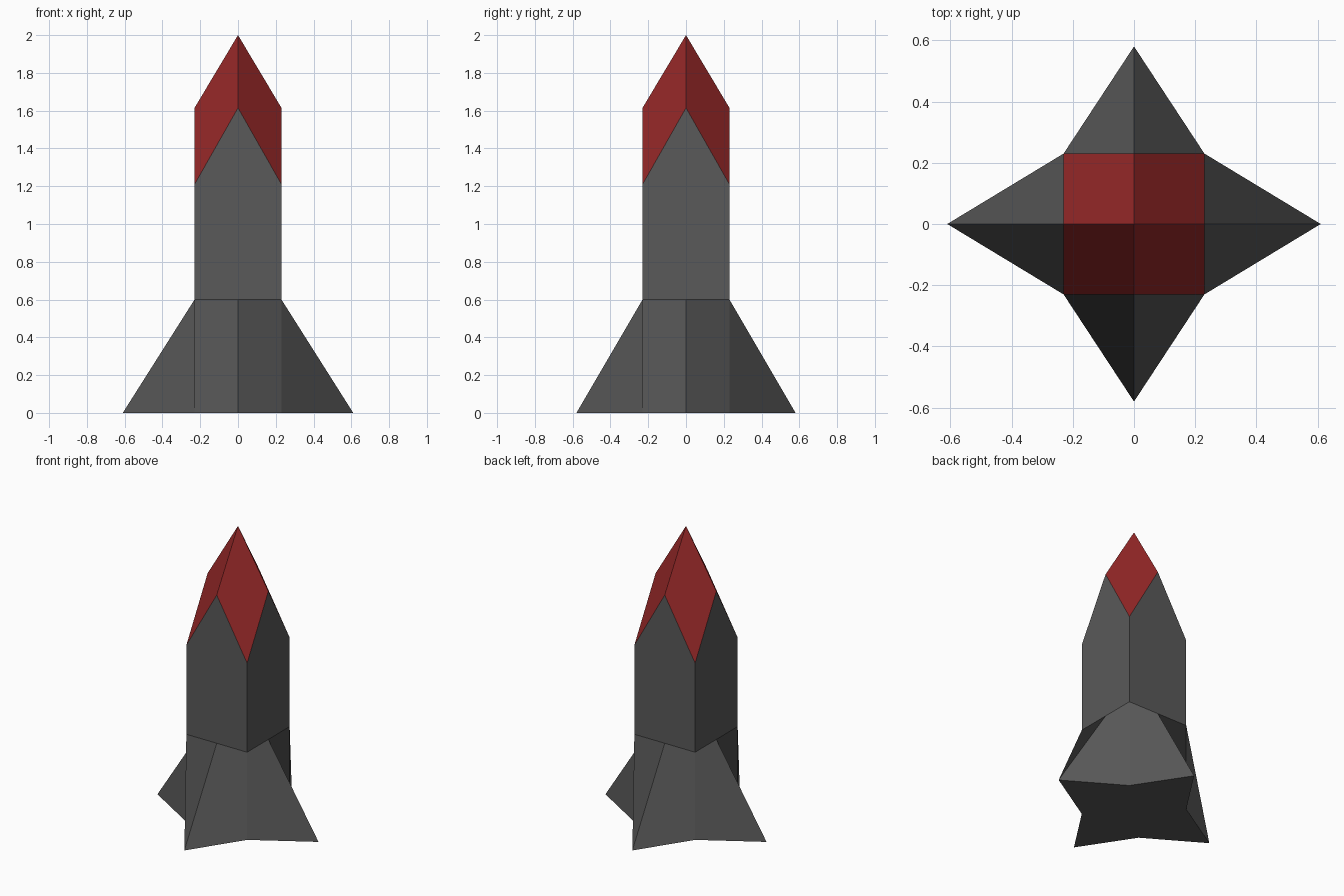
import bpy
import bmesh

if "Cube" in bpy.data.objects:
    bpy.data.objects.remove(bpy.data.objects["Cube"])

W = 0.23           # half width of the square hull
WAIST = 0.6        # where fins meet the hull
SHOULDER = 1.21    # hull corners under the nose
PEAK = 1.615       # hull side peaks
TOP = 2.0
TIP_X, TIP_Y = 0.61, 0.58


def material(name, color):
    mat = bpy.data.materials.new(name)
    mat.use_nodes = True
    mat.diffuse_color = color
    bsdf = mat.node_tree.nodes["Principled BSDF"]
    bsdf.inputs["Base Color"].default_value = color
    bsdf.inputs["Roughness"].default_value = 0.8
    return mat


def turn(point, quarter):
    """Rotate a point by quarter turns about z."""
    x, y, z = point
    for _ in range(quarter):
        x, y = -y, x
    return (x, y, z)


def build(name, faces, mat):
    """Make a flat-shaded object from faces, sharing equal corners."""
    bm = bmesh.new()
    verts = {}

    def vert(p):
        key = tuple(round(c, 4) + 0.0 for c in p)
        if key not in verts:
            verts[key] = bm.verts.new(key)
        return verts[key]

    for face in faces:
        bm.faces.new([vert(p) for p in face])
    mesh = bpy.data.meshes.new(name)
    bm.to_mesh(mesh)
    bm.free()
    mesh.materials.append(mat)
    obj = bpy.data.objects.new(name, mesh)
    bpy.context.collection.objects.link(obj)
    return obj


grey = material("dark grey", (0.1, 0.1, 0.1, 1))
red = material("dark red", (0.29, 0.02, 0.02, 1))

hull, nose, fins, base = [], [], [], []
for q in range(4):
    def side(*points):
        return [turn(p, q) for p in points]

    reach = TIP_X if q % 2 else TIP_Y
    mid, tip = (0, -W, WAIST), (0, -reach, 0)
    left, right = (-W, -W, WAIST), (W, -W, WAIST)
    left_foot, right_foot = (-W, -W, 0), (W, -W, 0)
    peak = (0, -W, PEAK)

    # Hull wall with a pointed top
    hull.append(side(left, mid, right, (W, -W, SHOULDER), peak, (-W, -W, SHOULDER)))
    # Nose facet over each hull corner
    nose.append(side((0, 0, TOP), peak, (W, -W, SHOULDER), (W, 0, PEAK)))
    # Two halves of a flared fin
    fins.append(side(left, left_foot, tip, mid))
    fins.append(side(mid, tip, right_foot, right))
    base += side(left_foot, tip)

# Star-shaped underside closes the fins
fins.append(base[::-1])

build("hull", hull, grey)
build("nose_cone", nose, red)
build("tail_fins", fins, grey)
